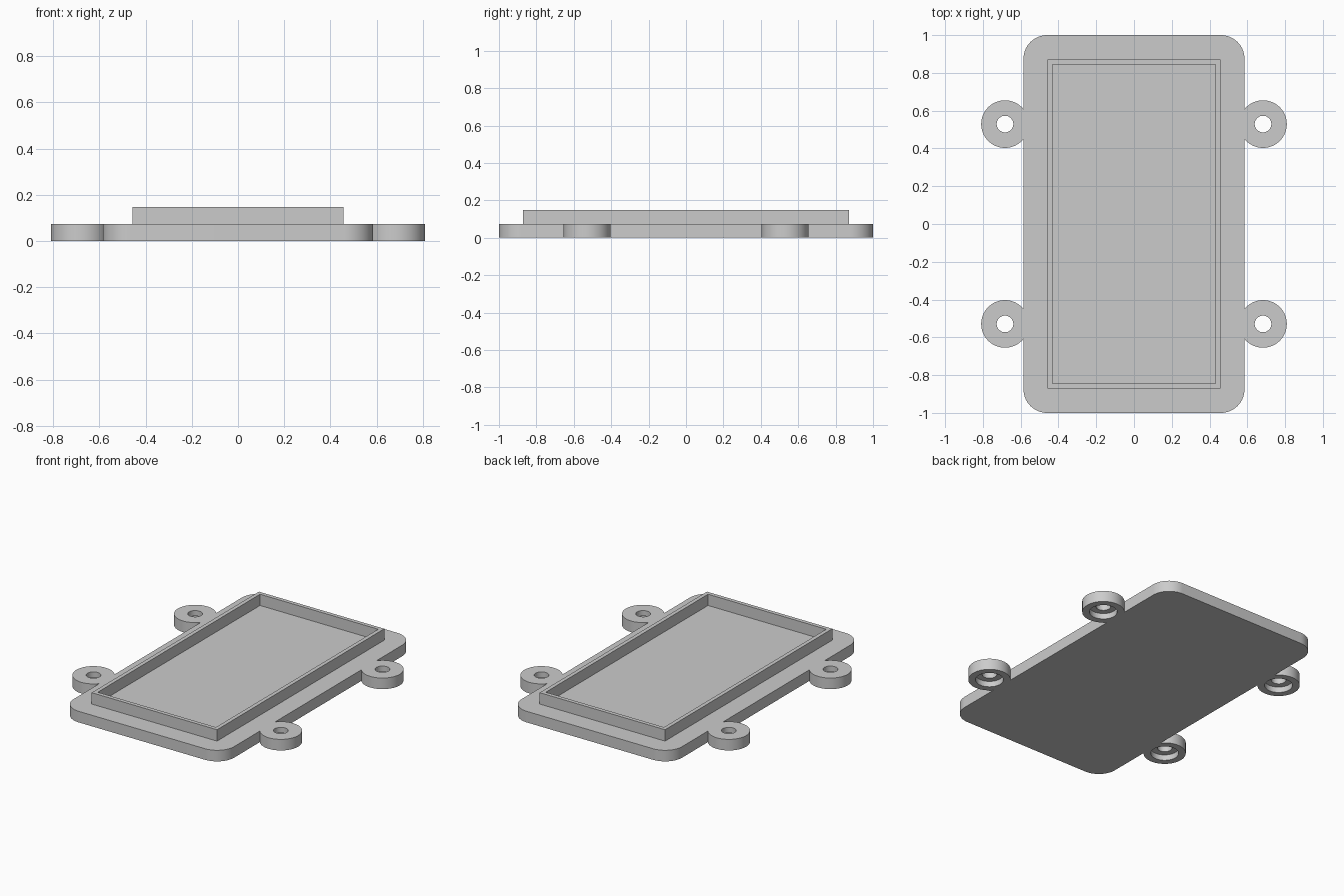
import bpy, bmesh, math
from mathutils import Matrix, Vector

cube = bpy.data.objects.get("Cube")
if cube:
    bpy.data.objects.remove(cube, do_unlink=True)

HALF_X, HALF_Y, CORNER = 0.585, 1.0, 0.125
PLATE_TOP, RIM_TOP = 0.073, 0.148
RIM_X, RIM_Y, RIM_WALL = 0.457, 0.871, 0.037
LUG_X, LUG_Y, LUG_R = 0.683, 0.529, 0.126
HOLE_R, BORE_R, BORE_TOP = 0.044, 0.083, 0.037

grey = bpy.data.materials.new("light grey plastic")
grey.use_nodes = True
grey.diffuse_color = (0.6, 0.6, 0.6, 1)
grey.node_tree.nodes["Principled BSDF"].inputs["Base Color"].default_value = grey.diffuse_color


def finish(name, bm):
    bmesh.ops.recalc_face_normals(bm, faces=bm.faces)
    mesh = bpy.data.meshes.new(name)
    bm.to_mesh(mesh)
    bm.free()
    mesh.materials.append(grey)
    obj = bpy.data.objects.new(name, mesh)
    bpy.context.collection.objects.link(obj)
    bpy.ops.object.select_all(action='DESELECT')
    obj.select_set(True)
    bpy.context.view_layer.objects.active = obj
    bpy.ops.object.shade_smooth_by_angle(angle=math.radians(30))
    return obj


def box(half_x, half_y, z0, z1):
    bm = bmesh.new()
    size = Matrix.Diagonal((2 * half_x, 2 * half_y, z1 - z0, 1))
    bmesh.ops.create_cube(bm, size=1, matrix=Matrix.Translation((0, 0, (z0 + z1) / 2)) @ size)
    return bm


# Base plate with rounded vertical corners
bm = box(HALF_X, HALF_Y, 0, PLATE_TOP)
uprights = [e for e in bm.edges if abs(e.verts[0].co.z - e.verts[1].co.z) > 0.01]
bmesh.ops.bevel(bm, geom=uprights, offset=CORNER, segments=16, profile=0.5, affect='EDGES')
finish("base_plate", bm)

# Raised rim: a box with its top inset, sunk to the plate surface
bm = box(RIM_X, RIM_Y, PLATE_TOP, RIM_TOP)
top = max(bm.faces, key=lambda f: f.calc_center_median().z)
bmesh.ops.inset_region(bm, faces=[top], thickness=RIM_WALL)
pocket = bmesh.ops.extrude_face_region(bm, geom=[top])["geom"]
bmesh.ops.translate(bm, vec=(0, 0, PLATE_TOP - RIM_TOP + 0.001),
                    verts=[g for g in pocket if isinstance(g, bmesh.types.BMVert)])
if top.is_valid:
    bmesh.ops.delete(bm, geom=[top], context='FACES_ONLY')
finish("raised_rim", bm)


# Screw lugs: a counterbored ring, trimmed flush with the plate side
def screw_lug(name, side, end):
    bm = bmesh.new()
    centre = Vector((side * LUG_X, end * LUG_Y, 0))
    section = [(HOLE_R, PLATE_TOP), (LUG_R, PLATE_TOP), (LUG_R, 0),
               (BORE_R, 0), (BORE_R, BORE_TOP), (HOLE_R, BORE_TOP)]
    ring = [bm.verts.new(centre + Vector((r, 0, z))) for r, z in section]
    edges = [bm.edges.new((ring[i - 1], ring[i])) for i in range(len(ring))]
    bmesh.ops.spin(bm, geom=ring + edges, cent=centre, axis=(0, 0, 1),
                   angle=math.tau, steps=64, use_merge=False)
    bmesh.ops.remove_doubles(bm, verts=bm.verts, dist=0.0001)
    bmesh.ops.bisect_plane(bm, geom=bm.verts[:] + bm.edges[:] + bm.faces[:],
                           plane_co=(side * HALF_X, 0, 0), plane_no=(side, 0, 0),
                           clear_inner=True)
    # Close the trimmed end against the plate
    bmesh.ops.holes_fill(bm, edges=[e for e in bm.edges if e.is_boundary])
    finish(name, bm)


for side, side_name in ((1, "left"), (-1, "right")):
    for end, end_name in ((-1, "front"), (1, "back")):
        screw_lug(f"{end_name}_{side_name}_screw_lug", side, end)
